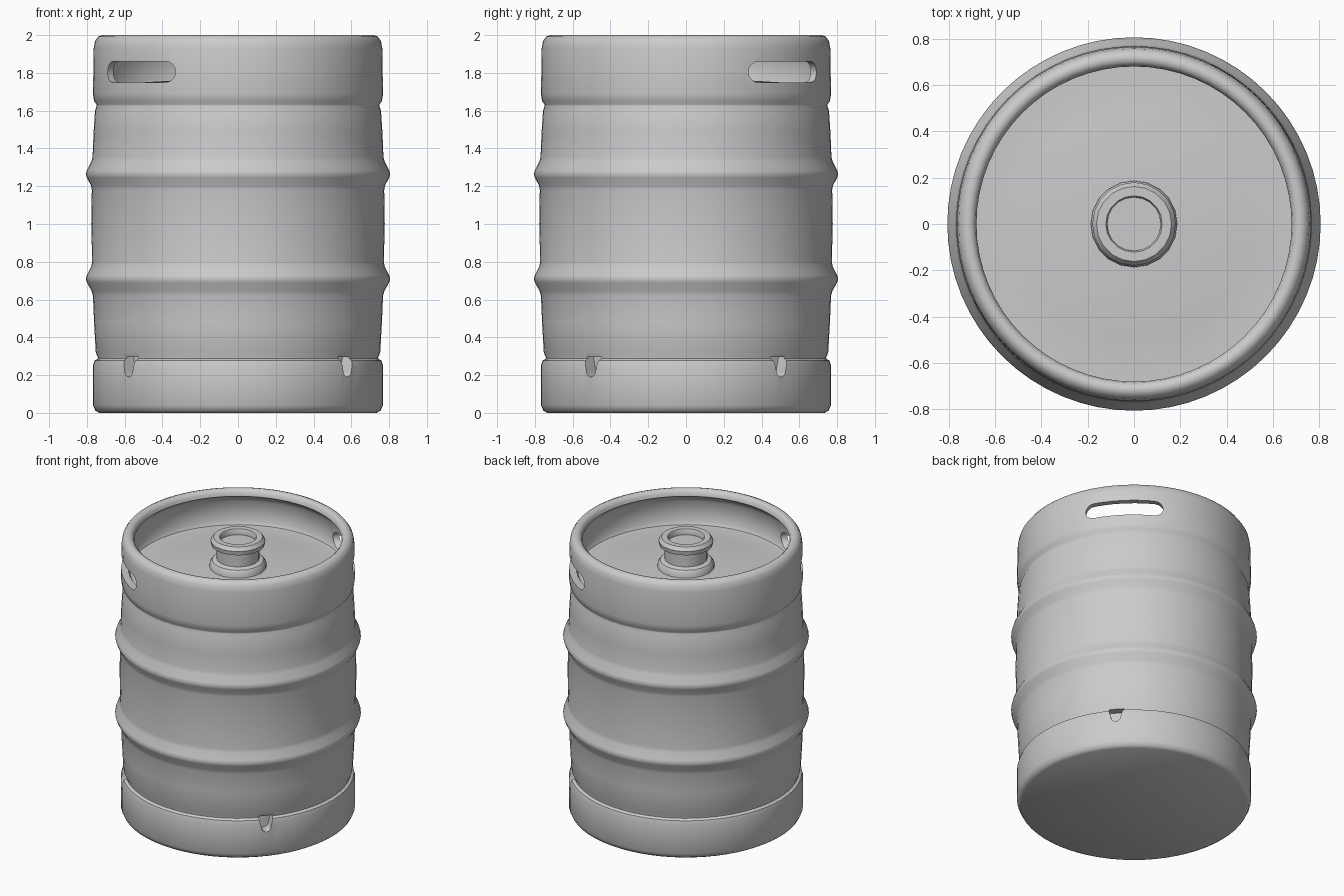
import bpy, bmesh, math
from mathutils import Matrix

cube = bpy.data.objects.get("Cube")
if cube:
    bpy.data.objects.remove(cube, do_unlink=True)

# Brushed steel colour
steel = bpy.data.materials.new("steel_grey")
steel.use_nodes = True
steel.diffuse_color = (0.6, 0.6, 0.6, 1)
steel.node_tree.nodes["Principled BSDF"].inputs["Base Color"].default_value = (0.6, 0.6, 0.6, 1)


def make_object(name, bm):
    bmesh.ops.recalc_face_normals(bm, faces=bm.faces)
    mesh = bpy.data.meshes.new(name)
    bm.to_mesh(mesh)
    bm.free()
    obj = bpy.data.objects.new(name, mesh)
    obj.data.materials.append(steel)
    bpy.context.collection.objects.link(obj)
    return obj


def lathe(name, profile, sides):
    """Spin (radius, height) points around z; both ends lie on the axis."""
    bm = bmesh.new()
    verts = [bm.verts.new((r, 0, z)) for r, z in profile]
    edges = [bm.edges.new(pair) for pair in zip(verts, verts[1:])]
    bmesh.ops.spin(bm, geom=verts + edges, cent=(0, 0, 0), axis=(0, 0, 1),
                   angle=math.tau, steps=sides, use_merge=True)
    bmesh.ops.remove_doubles(bm, verts=bm.verts, dist=0.0005)
    return make_object(name, bm)


def radial_cutter(name, outline, near, far, angle):
    """Extrude an outline of (sideways, height) points along a radius."""
    bm = bmesh.new()
    face = bm.faces.new([bm.verts.new((near, s, z)) for s, z in outline])
    grown = bmesh.ops.extrude_face_region(bm, geom=[face])["geom"]
    moved = [g for g in grown if isinstance(g, bmesh.types.BMVert)]
    bmesh.ops.translate(bm, verts=moved, vec=(far - near, 0, 0))
    bmesh.ops.transform(bm, matrix=Matrix.Rotation(math.radians(angle), 4, 'Z'), verts=bm.verts)
    cutter = make_object(name, bm)
    cutter.hide_render = True
    return cutter


def arc(cx, cz, radius, start, end, steps=8):
    angles = [math.radians(start + (end - start) * i / steps) for i in range(steps + 1)]
    return [(cx + radius * math.cos(a), cz + radius * math.sin(a)) for a in angles]


def smooth(obj, degrees):
    bpy.ops.object.select_all(action='DESELECT')
    obj.select_set(True)
    bpy.context.view_layer.objects.active = obj
    bpy.ops.object.shade_smooth_by_angle(angle=math.radians(degrees))


# Barrel: foot ring, ribbed body, top chime and dished lid in one shell
foot = [(0, 0), (0.735, 0), (0.755, 0.012), (0.768, 0.04), (0.768, 0.25), (0.76, 0.277), (0.742, 0.287)]
body = [(0.742, 0.293), (0.753, 0.32), (0.762, 0.48), (0.768, 0.62), (0.775, 0.645),
        (0.8, 0.69), (0.806, 0.71), (0.8, 0.73), (0.777, 0.775), (0.772, 0.8),
        (0.777, 1.0), (0.774, 1.18), (0.779, 1.205), (0.8, 1.245), (0.806, 1.265),
        (0.8, 1.285), (0.777, 1.33), (0.77, 1.355), (0.765, 1.48), (0.757, 1.6), (0.748, 1.625)]
chime = [(0.748, 1.632), (0.762, 1.65), (0.768, 1.69), (0.766, 1.8), (0.764, 1.93),
         (0.757, 1.968), (0.74, 1.992), (0.72, 2.0), (0.7, 1.996), (0.685, 1.98), (0.68, 1.955), (0.695, 1.945)]
lid = [(0.725, 1.9), (0.725, 1.76), (0.71, 1.735), (0.68, 1.732), (0.5, 1.75), (0.25, 1.765), (0, 1.768)]
barrel = lathe("barrel", foot + body + chime + lid, 64)

# Openings: two hand slots in the chime, three drain notches in the foot ring
slot = arc(0.2, 1.805, 0.055, -90, 90) + arc(-0.2, 1.805, 0.055, 90, 270)
notch = [(0.05, 0.295), (-0.05, 0.295)] + arc(0, 0.222, 0.032, 180, 360)
cutters = [radial_cutter("hand_slot_cutter", slot, 0.6, 0.9, a) for a in (45, 225)]
cutters += [radial_cutter("drain_notch_cutter", notch, 0.69, 0.9, a) for a in (41, -41, 221)]
bpy.context.view_layer.objects.active = barrel
for cutter in cutters:
    cut = barrel.modifiers.new("opening", 'BOOLEAN')
    cut.operation = 'DIFFERENCE'
    cut.solver = 'EXACT'
    cut.object = cutter
    bpy.ops.object.modifier_apply(modifier=cut.name)
    bpy.data.objects.remove(cutter, do_unlink=True)
smooth(barrel, 40)

# Valve: base collar, neck and flanged mouth
valve = lathe("valve", [(0, 1.74), (0.187, 1.74), (0.187, 1.79), (0.17, 1.815), (0.14, 1.825),
                        (0.14, 1.915), (0.175, 1.925), (0.18, 1.955), (0.162, 1.98),
                        (0.122, 1.98), (0.115, 1.965), (0.115, 1.94), (0, 1.94)], 20)
smooth(valve, 35)
